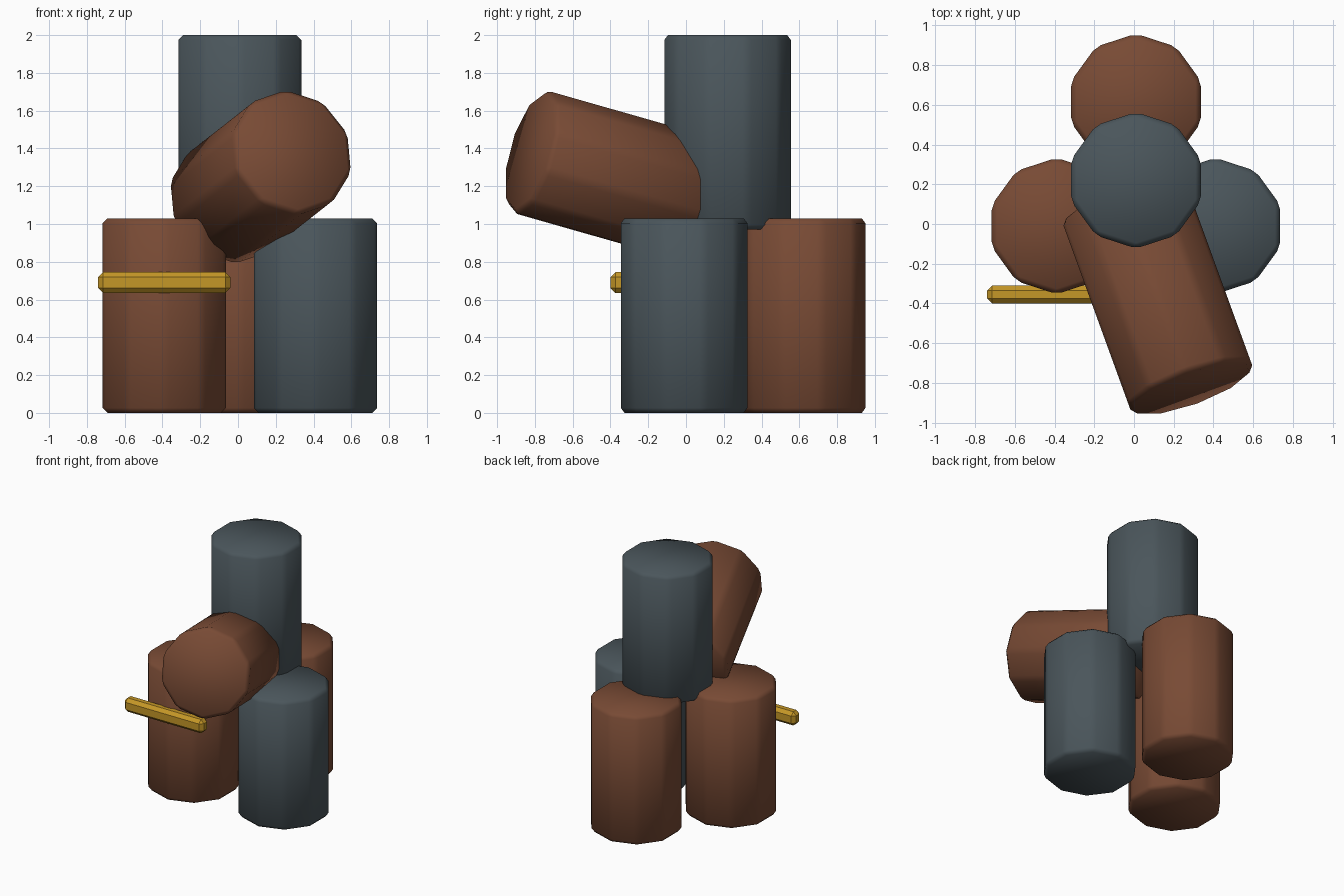
import bpy
from math import pi, radians

if "Cube" in bpy.data.objects:
    bpy.data.objects.remove(bpy.data.objects["Cube"])


def material(name, color):
    m = bpy.data.materials.new(name)
    m.diffuse_color = (*color, 1)
    m.use_nodes = True
    m.node_tree.nodes["Principled BSDF"].inputs["Base Color"].default_value = m.diffuse_color
    return m


brown = material("rust_brown", (0.188, 0.069, 0.035))
slate = material("slate_grey", (0.069, 0.092, 0.105))
gold = material("gold", (0.56, 0.31, 0.02))

RADIUS, LENGTH, BEVEL = 0.343, 1.03, 0.026


def finish(obj, name, mat, width):
    obj.name = name
    obj.data.materials.append(mat)
    b = obj.modifiers.new("bevel", 'BEVEL')
    b.width = width
    b.segments = 1
    b.limit_method = 'ANGLE'
    b.angle_limit = radians(30)


def barrel(name, loc, mat, rot=(0, 0, 0)):
    """Ten-sided drum with softened edges, a corner pointing to local +y."""
    bpy.ops.mesh.primitive_cylinder_add(vertices=10, radius=RADIUS, depth=LENGTH,
                                        location=loc, rotation=rot)
    obj = bpy.context.object
    bpy.ops.object.shade_smooth()
    finish(obj, name, mat, BEVEL)


# Three standing barrels
barrel("left_barrel", (-0.39, -0.01, LENGTH / 2), brown)
barrel("right_barrel", (0.41, -0.01, LENGTH / 2), slate)
barrel("back_barrel", (0.01, 0.615, LENGTH / 2), brown)

# Barrel stacked on top and the one leaning out to the front
barrel("top_barrel", (0.01, 0.22, 2 - LENGTH / 2), slate)
barrel("leaning_barrel", (0.12, -0.36, 1.25), brown, (radians(75), 0, radians(20)))

# Gold bar across the front of the left barrel
bpy.ops.mesh.primitive_cube_add(size=1, location=(-0.39, -0.355, 0.69))
bar = bpy.context.object
bar.scale = (0.70, 0.09, 0.11)
bpy.ops.object.transform_apply(location=False, rotation=False, scale=True)
finish(bar, "gold_bar", gold, 0.026)
